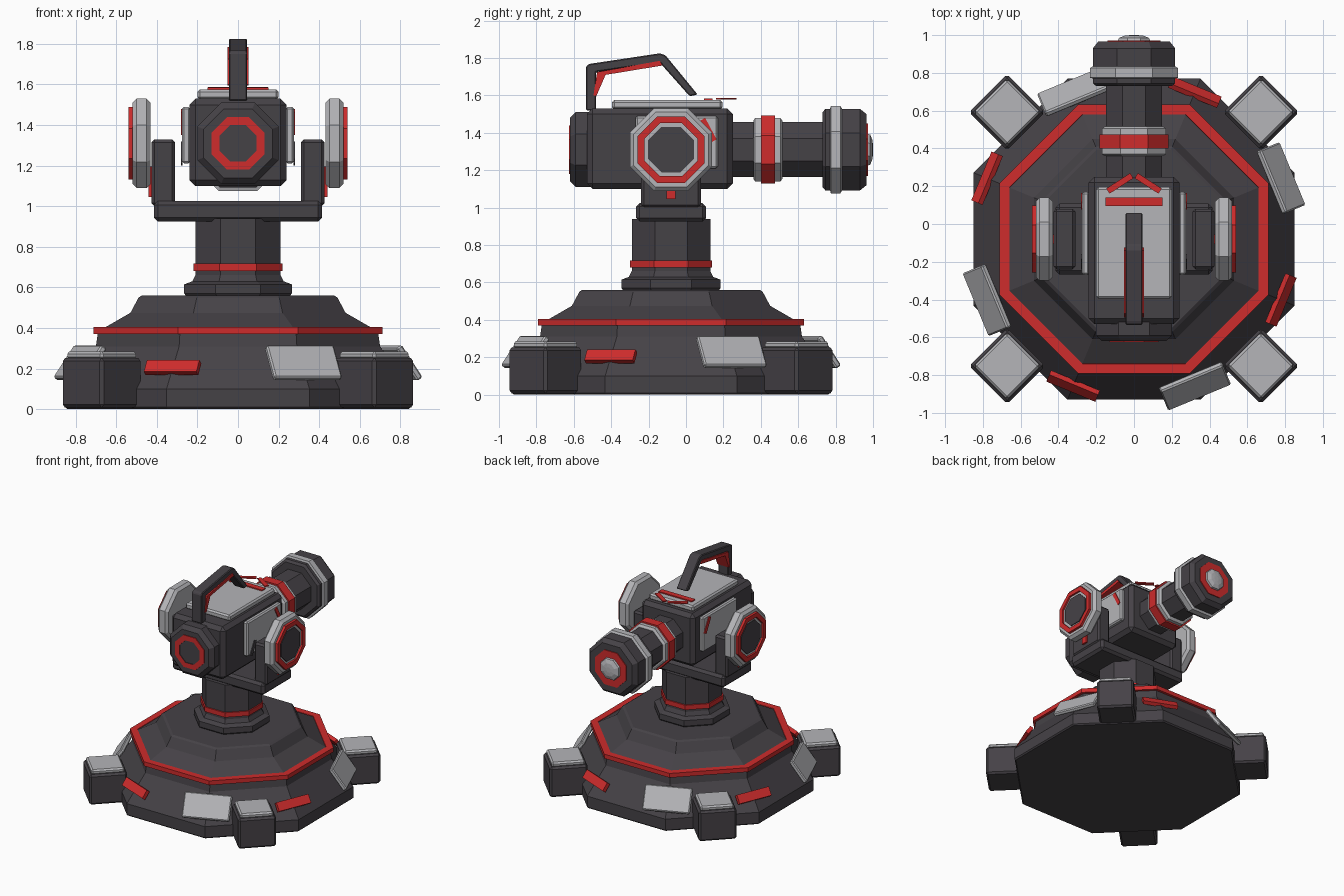
import bpy, bmesh, math
from mathutils import Matrix, Vector

cube = bpy.data.objects.get("Cube")
if cube:
    bpy.data.objects.remove(cube, do_unlink=True)


def material(name, rgb):
    m = bpy.data.materials.new(name)
    m.use_nodes = True
    m.diffuse_color = (*rgb, 1)
    m.node_tree.nodes["Principled BSDF"].inputs["Base Color"].default_value = (*rgb, 1)
    return m


MATS = [material("charcoal", (0.06, 0.054, 0.062)),
        material("light grey", (0.46, 0.46, 0.48)),
        material("red", (0.62, 0.025, 0.025))]
DARK, LIGHT, RED = 0, 1, 2
CY = -0.08      # turret axis
BZ = 1.31       # barrel axis height


def finish(name, bm, bevel=0.0, color=None):
    bmesh.ops.recalc_face_normals(bm, faces=bm.faces)
    mesh = bpy.data.meshes.new(name)
    for m in MATS:
        mesh.materials.append(m)
    if color is not None:
        for f in bm.faces:
            f.material_index = color
    bm.to_mesh(mesh)
    bm.free()
    ob = bpy.data.objects.new(name, mesh)
    bpy.context.collection.objects.link(ob)
    if bevel:
        mod = ob.modifiers.new("Bevel", "BEVEL")
        mod.width = bevel
        mod.segments = 1
        mod.limit_method = "ANGLE"
    return ob


def box(name, center, size, color, bevel=0.0, rot=None):
    bm = bmesh.new()
    mat = Matrix.Translation(center) @ (rot or Matrix()) @ Matrix.Diagonal((*size, 1))
    bmesh.ops.create_cube(bm, size=1, matrix=mat)
    return finish(name, bm, bevel, color)


def octagon(name, profile, colors, axis="z", origin=(0, 0, 0), flip=1):
    """Turn (flat-to-centre distance, height) points into an eight-sided solid."""
    bm = bmesh.new()
    rings = []
    for dist, h in profile:
        r = dist / math.cos(math.pi / 8)
        ring = []
        for i in range(8):
            a = math.pi / 8 + i * math.pi / 4
            u, v = r * math.cos(a), r * math.sin(a)
            p = {"z": (u, v, h), "y": (u, h, v), "x": (h * flip, u, v)}[axis]
            ring.append(bm.verts.new(Vector(p) + Vector(origin)))
        rings.append(ring)
    colors = colors if isinstance(colors, list) else [colors] * (len(profile) + 1)
    bm.faces.new(rings[0]).material_index = colors[0]
    for k in range(len(rings) - 1):
        for i in range(8):
            j = (i + 1) % 8
            f = bm.faces.new((rings[k][i], rings[k][j], rings[k + 1][j], rings[k + 1][i]))
            f.material_index = colors[k + 1]
    bm.faces.new(rings[-1]).material_index = colors[-1]
    return finish(name, bm)


def side_profile(name, points, half_width, color, bevel=0.0):
    """Extrude a closed (y, z) outline across x."""
    bm = bmesh.new()
    face = bm.faces.new([bm.verts.new((-half_width, y, z)) for y, z in points])
    ext = bmesh.ops.extrude_face_region(bm, geom=[face])
    verts = [g for g in ext["geom"] if isinstance(g, bmesh.types.BMVert)]
    bmesh.ops.translate(bm, verts=verts, vec=(2 * half_width, 0, 0))
    return finish(name, bm, bevel, color)


def turn(degrees, axis):
    return Matrix.Rotation(math.radians(degrees), 4, axis)


# Stepped base with a trim ring
axis_origin = (0, CY, 0)
octagon("base", [(0.84, 0), (0.85, 0.01), (0.85, 0.1), (0.70, 0.31), (0.69, 0.38), (0.66, 0.4),
                 (0.53, 0.475), (0.49, 0.55), (0.475, 0.56)], DARK, origin=axis_origin)
octagon("base_trim", [(0.6, 0.37), (0.712, 0.37), (0.712, 0.405), (0.66, 0.405), (0.655, 0.39)],
        RED, origin=axis_origin)

# Feet, armour panels and markers around the base
for k in range(4):
    a = math.radians(45 + 90 * k)
    x, y = 0.95 * math.cos(a), CY + 0.95 * math.sin(a)
    box("foot", (x, y, 0.13), (0.285, 0.285, 0.245), DARK, 0.015, turn(45, "Z"))
    box("foot_cap", (x, y, 0.265), (0.25, 0.25, 0.04), LIGHT, 0.012, turn(45, "Z"))
    for name, offset, size, z, color in (
            ("base_panel", 22.5, (0.035, 0.36, 0.195), 0.228, LIGHT),
            ("base_marker", 67.5, (0.03, 0.28, 0.07), 0.205, RED)):
        deg = offset + 90 * k
        a = math.radians(deg)
        box(name, (0.842 * math.cos(a), CY + 0.842 * math.sin(a), z), size, color,
            0.008 if color == LIGHT else 0, turn(deg, "Z") @ turn(-35, "Y"))

# Pedestal column
octagon("column", [(0.25, 0.55), (0.265, 0.57), (0.265, 0.615), (0.225, 0.63), (0.215, 0.65),
                   (0.21, 0.66), (0.21, 0.94)], DARK, origin=axis_origin)
octagon("column_band", [(0.22, 0.68), (0.22, 0.718)], RED, origin=axis_origin)

# Yoke
box("yoke_bar", (0, CY, 0.975), (0.83, 0.375, 0.1), DARK, 0.02)
for s in (-1, 1):
    box("yoke_arm", (s * 0.368, CY, 1.165), (0.115, 0.32, 0.33), DARK, 0.015)
    box("yoke_marker", (s * 0.43, CY, 1.12), (0.02, 0.05, 0.15), RED)
    # Pivot disc with red ring and dark hub
    octagon("pivot_disc", [(0.2, 0.43), (0.22, 0.45), (0.22, 0.5), (0.2, 0.52), (0.178, 0.52),
                           (0.178, 0.54), (0.142, 0.54), (0.142, 0.525), (0.122, 0.525),
                           (0.122, 0.532)],
            [LIGHT] * 5 + [RED] * 3 + [LIGHT] + [DARK] * 2, "x", (0, CY, BZ), s)
    # Side plate with its markings
    box("head_side_plate", (s * 0.255, -0.05, 1.35), (0.04, 0.44, 0.28), LIGHT, 0.01)
    box("side_marker", (s * 0.277, 0.12, 1.415), (0.008, 0.03, 0.13), RED, 0, turn(28, "X"))
    box("side_vent", (s * 0.277, -0.2, 1.26), (0.008, 0.03, 0.12), DARK, 0, turn(-28, "X"))

# Head
box("head", (0, -0.14, 1.315), (0.48, 0.78, 0.43), DARK, 0.03)
octagon("head_back", [(0.2, -0.5), (0.2, -0.59), (0.17, -0.62), (0.13, -0.62), (0.13, -0.626),
                      (0.09, -0.626), (0.09, -0.62)],
        [DARK] * 4 + [RED] * 2 + [DARK] * 2, "y", (0, 0, BZ))
box("head_top_plate", (0, -0.1, 1.55), (0.4, 0.59, 0.05), LIGHT, 0.012)
box("top_marker_bar", (0, 0.118, 1.58), (0.3, 0.045, 0.009), RED)
for s in (-1, 1):
    box("top_marker_chevron", (s * 0.075, 0.215, 1.583), (0.15, 0.032, 0.009), RED, 0,
        turn(-s * 33, "Z"))

# Carry handle and its inner strip
side_profile("handle", [(-0.535, 1.52), (-0.535, 1.755), (-0.52, 1.768), (-0.14, 1.825),
                        (-0.11, 1.815), (0.062, 1.605), (0.02, 1.595), (-0.14, 1.775),
                        (-0.48, 1.725), (-0.48, 1.52)], 0.045, DARK, 0.006)
side_profile("handle_strip", [(-0.495, 1.6), (-0.475, 1.725), (-0.14, 1.785), (-0.125, 1.76),
                              (-0.43, 1.71), (-0.48, 1.595)], 0.052, RED)

# Barrel, collar and muzzle
gun = (0, 0, BZ)
octagon("barrel", [(0.147, 0.2), (0.147, 0.8)], DARK, "y", gun)
octagon("barrel_collar", [(0.155, 0.36), (0.17, 0.37), (0.17, 0.4), (0.182, 0.4), (0.182, 0.475),
                          (0.17, 0.475), (0.17, 0.505), (0.155, 0.515)],
        [LIGHT] * 3 + [RED] * 3 + [LIGHT] * 3, "y", gun)
octagon("muzzle", [(0.2, 0.73), (0.218, 0.745), (0.218, 0.77), (0.234, 0.775), (0.234, 0.825),
                   (0.218, 0.835), (0.218, 0.93), (0.19, 0.965), (0.14, 0.965), (0.14, 0.972),
                   (0.085, 0.972), (0.08, 0.985), (0.05, 0.997), (0.02, 1.0)],
        [DARK] * 3 + [LIGHT] * 3 + [DARK] * 3 + [RED] * 2 + [LIGHT] * 4, "y", gun)
